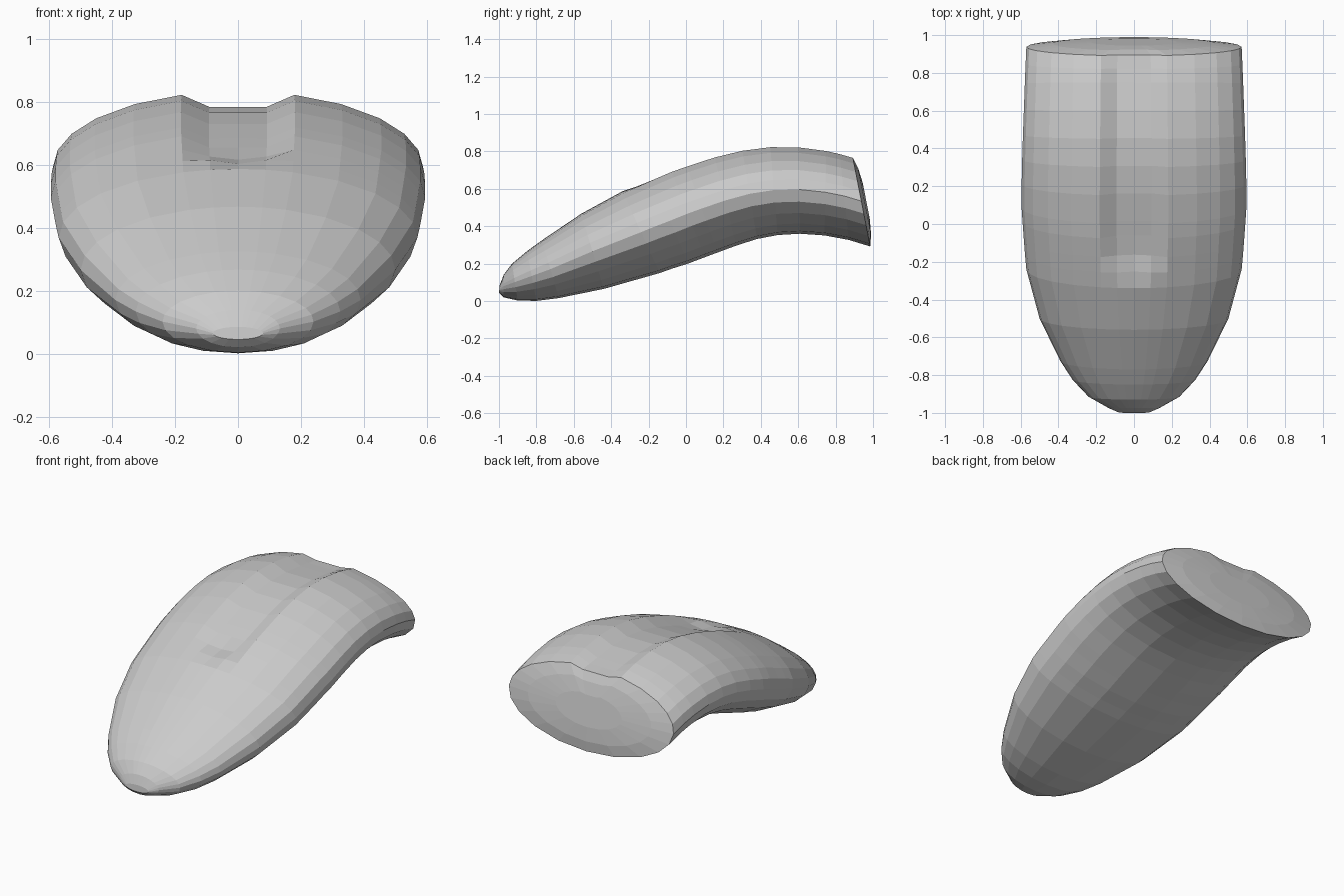
import bpy, bmesh, math
from mathutils import Vector

if "Cube" in bpy.data.objects:
    bpy.data.objects.remove(bpy.data.objects["Cube"])

# Tilted cross-sections, tip to root:
# top y, top z, bottom y, bottom z, half width, groove depth, inner groove depth factor
RIBS = [
    (-.996, .085, -1.0, .045, .08, 0, 0),
    (-.975, .14, -.975, .02, .133, 0, 0),
    (-.93, .20, -.90, .003, .24, 0, 0),
    (-.85, .267, -.80, .001, .325, 0, 0),
    (-.77, .325, -.68, .016, .39, 0, 0),
    (-.56, .467, -.44, .065, .50, 0, 0),
    (-.34, .587, -.14, .15, .57, 0, 0),
    (-.26, .623, -.07, .175, .577, .022, .3),
    (-.18, .659, .01, .20, .583, .046, .75),
    (-.08, .702, .10, .234, .59, .05, 1),
    (0, .73, .17, .26, .595, .05, 1),
    (.15, .779, .27, .297, .595, .05, 1),
    (.30, .815, .38, .332, .592, .05, 1),
    (.45, .834, .49, .353, .588, .05, 1),
    (.60, .833, .61, .36, .583, .05, 1),
    (.75, .813, .74, .351, .578, .048, 1),
    (.82, .797, .87, .327, .574, .042, 1),
    (.89, .777, .985, .292, .57, .03, 1),
]

# Angles around one half of a rib; the first three line up with the groove
HALF = [0, math.asin(.155), math.asin(.305)]
HALF += [math.radians(a) for a in (34, 50, 64, 77, 90, 106, 122, 140, 160)]
ANGLES = HALF + [math.pi] + [2 * math.pi - a for a in reversed(HALF[1:])]
N = len(ANGLES)


def rib_points(yt, zt, yb, zb, hw, depth, inner):
    top, bot = Vector((0, yt, zt)), Vector((0, yb, zb))
    mid, up = (top + bot) / 2, (top - bot) / 2
    pts = []
    for i, a in enumerate(ANGLES):
        p = mid + up * math.cos(a) + Vector((hw * math.sin(a), 0, 0))
        if i == 0:
            p -= up.normalized() * depth
        elif i in (1, N - 1):
            p -= up.normalized() * (depth * inner - .003 * inner)
        pts.append(p)
    return pts


rings = [rib_points(*r) for r in RIBS]

# Gently domed cut face at the root
yt, zt, yb, zb = RIBS[-1][:4]
centre = Vector((0, (yt + yb) / 2, (zt + zb) / 2))
out = Vector((0, zt - zb, yb - yt)).normalized()
for scale, bulge in ((.75, .017), (.4, .026)):
    rings.append([centre + (p - centre) * scale + out * bulge for p in rings[17]])

# Skin the ribs
bm = bmesh.new()
loops = [[bm.verts.new(p) for p in ring] for ring in rings]
for a, b in zip(loops, loops[1:]):
    for i in range(N):
        j = (i + 1) % N
        bm.faces.new((a[i], a[j], b[j], b[i]))
bm.faces.new(loops[0])
bm.faces.new(loops[-1])
bmesh.ops.recalc_face_normals(bm, faces=bm.faces)

mesh = bpy.data.meshes.new("tongue")
bm.to_mesh(mesh)
bm.free()
tongue = bpy.data.objects.new("tongue", mesh)
bpy.context.collection.objects.link(tongue)
